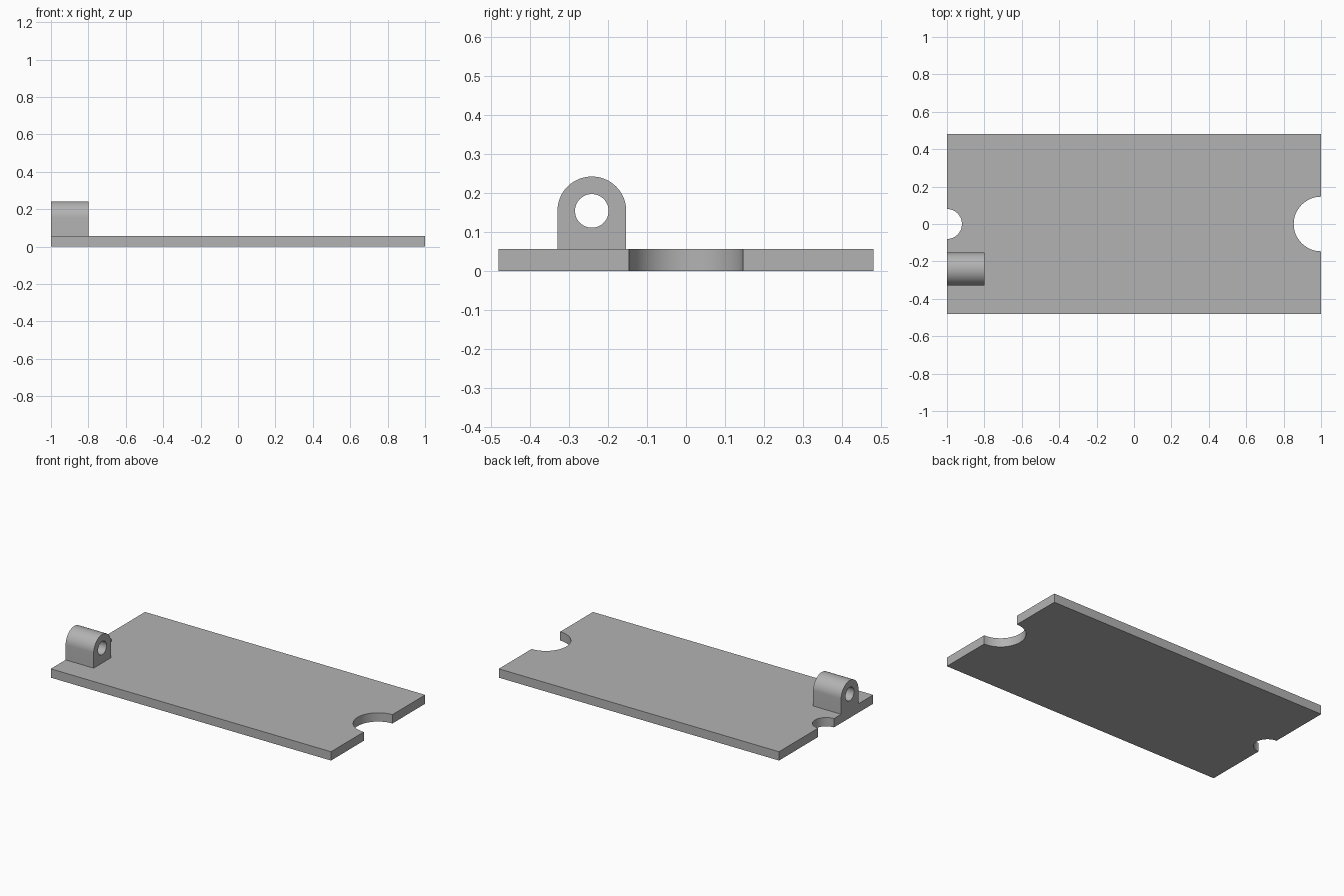
import bpy
import bmesh
from math import cos, sin, pi, radians
from mathutils import Matrix

if "Cube" in bpy.data.objects:
    bpy.data.objects.remove(bpy.data.objects["Cube"])

grey = bpy.data.materials.new("plain grey")
grey.use_nodes = True
colour = (0.45, 0.45, 0.45, 1)
grey.diffuse_color = colour
grey.node_tree.nodes["Principled BSDF"].inputs["Base Color"].default_value = colour


def arc(cx, cy, r, start, end, steps=32):
    """Points on an arc, both ends included."""
    angles = [start + (end - start) * i / steps for i in range(steps + 1)]
    return [(cx + r * cos(a), cy + r * sin(a)) for a in angles]


def extrude_profile(name, loops, depth, matrix=Matrix()):
    """Fill closed loops (outline, then holes) and extrude them along local z."""
    bm = bmesh.new()
    edges = []
    for loop in loops:
        verts = [bm.verts.new((u, v, 0)) for u, v in loop]
        edges += [bm.edges.new((verts[i - 1], verts[i])) for i in range(len(verts))]
    bmesh.ops.triangle_fill(bm, edges=edges, use_beauty=True)
    top = bmesh.ops.extrude_face_region(bm, geom=bm.faces[:], use_keep_orig=True)["geom"]
    bmesh.ops.translate(bm, verts=[g for g in top if isinstance(g, bmesh.types.BMVert)],
                        vec=(0, 0, depth))
    bmesh.ops.recalc_face_normals(bm, faces=bm.faces[:])
    bm.transform(matrix)
    mesh = bpy.data.meshes.new(name)
    bm.to_mesh(mesh)
    bm.free()
    mesh.materials.append(grey)
    obj = bpy.data.objects.new(name, mesh)
    bpy.context.collection.objects.link(obj)
    bpy.ops.object.select_all(action="DESELECT")
    obj.select_set(True)
    bpy.context.view_layer.objects.active = obj
    bpy.ops.object.shade_smooth_by_angle(angle=radians(30))
    return obj


half_width = 0.48
thickness = 0.057

# Base plate with a round notch in each short end
outline = [(-1, -half_width), (1, -half_width)]
outline += arc(1, 0, 0.146, 1.5 * pi, 0.5 * pi)
outline += [(1, half_width), (-1, half_width)]
outline += arc(-1, 0, 0.08, 0.5 * pi, -0.5 * pi)
extrude_profile("base_plate", [outline], thickness)

# Round-topped lug with a through hole, its profile facing along x
lug_y, lug_z, lug_r = -0.241, 0.154, 0.088
lug = [(lug_y - lug_r, thickness), (lug_y + lug_r, thickness)]
lug += arc(lug_y, lug_z, lug_r, 0, pi)
hole = arc(lug_y, lug_z, 0.043, 0, 2 * pi, 48)[:-1]
to_x_axis = Matrix(((0, 0, 1, -1), (1, 0, 0, 0), (0, 1, 0, 0), (0, 0, 0, 1)))
extrude_profile("hinge_lug", [lug, hole], 0.2, to_x_axis)
